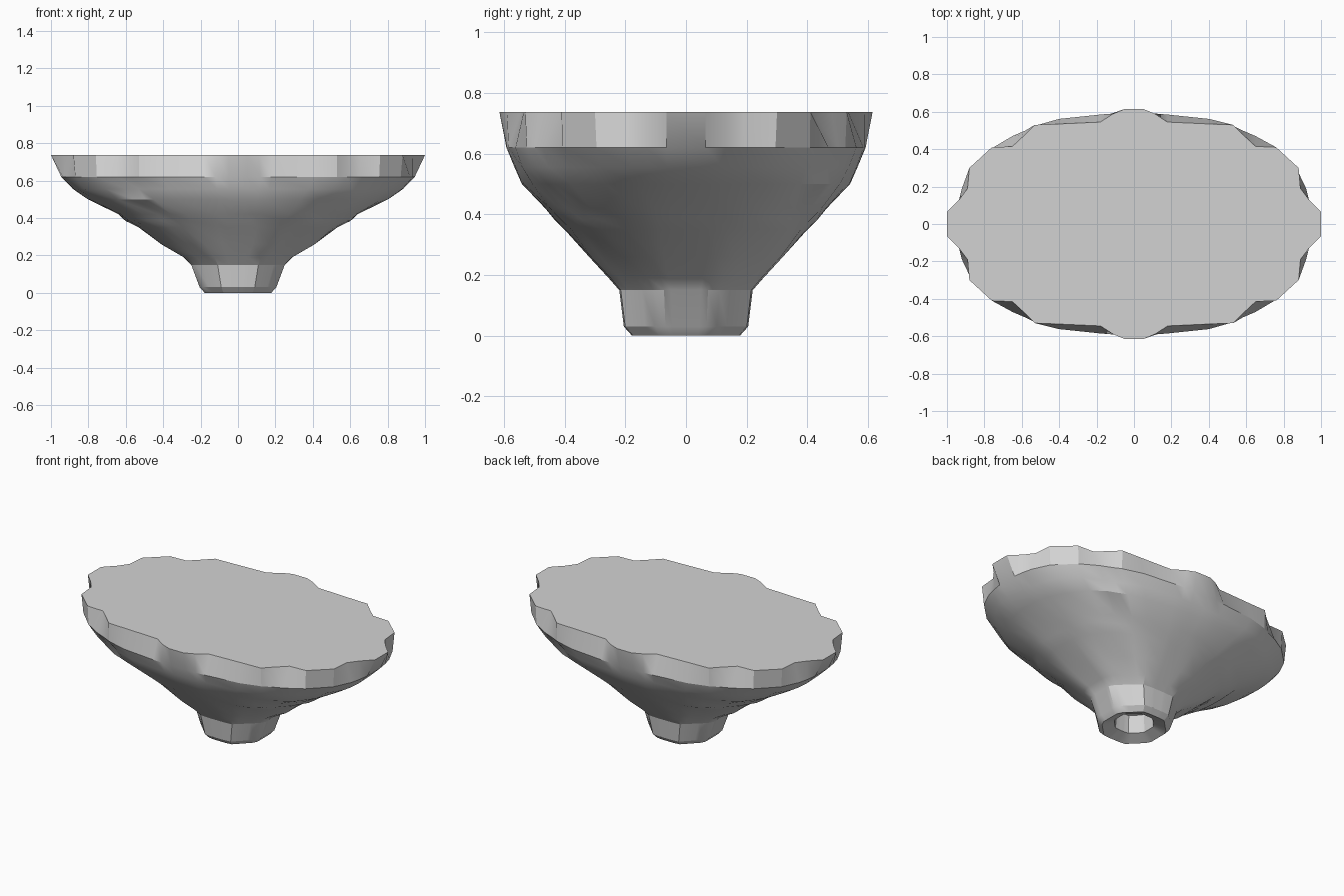
import bpy, bmesh, math

cube = bpy.data.objects.get("Cube")
if cube:
    bpy.data.objects.remove(cube, do_unlink=True)

stone = bpy.data.materials.new("stone_grey")
stone.use_nodes = True
colour = (0.65, 0.65, 0.65, 1)
stone.diffuse_color = colour
stone.node_tree.nodes["Principled BSDF"].inputs["Base Color"].default_value = colour

# One quarter of the notched top rim and of the edge beneath it
TOP = [(1, .065), (.935, .13), (.89, .19), (.88, .3), (.76, .41), (.65, .415),
       (.58, .48), (.53, .53), (.4, .535), (.18, .545), (.11, .59), (.05, .615)]
EDGE = [(.945, .065), (.935, .13), (.92, .19), (.87, .295), (.755, .408), (.65, .47),
        (.58, .5), (.53, .525), (.4, .562), (.18, .585), (.12, .59), (.05, .592)]

# Height, half width and half depth of each level below the edge
LEVELS = [(.555, .88, .565), (.5, .80, .54), (.42, .64, .465), (.385, .60, .435),
          (.35, .53, .40), (.26, .41, .32), (.19, .29, .255), (.15, .25, .22),
          (.03, .205, .205), (0, .178, .178)]


def full_outline(quarter):
    """Mirror a quarter outline into a closed counter-clockwise loop."""
    half = quarter + [(-x, y) for x, y in reversed(quarter)]
    return half + [(-x, -y) for x, y in half]


def octagon_radius(angle):
    step = math.pi / 4
    return 1 / math.cos((angle + step / 2) % step - step / 2)


def level_ring(z, a, b):
    """Blend the rim shape into the octagonal neck, with shallow lumps."""
    blend = max(0, min(1, (z - .15) / .3))
    ring = []
    for x, y in full_outline(EDGE):
        u, v = x / .945, y / .592
        angle, rim = math.atan2(v, u), math.hypot(u, v)
        r = blend * rim + (1 - blend) * octagon_radius(angle)
        if .19 < z < .6:
            r *= 1 + .018 * math.sin(8 * angle + 40 * z) * abs(math.sin(2 * angle))
        ring.append((a * r * math.cos(angle), b * r * math.sin(angle), z))
    return ring


def loft(name, rings):
    bm = bmesh.new()
    loops = [[bm.verts.new(p) for p in ring] for ring in rings]
    for upper, lower in zip(loops, loops[1:]):
        for i in range(len(upper)):
            j = (i + 1) % len(upper)
            bm.faces.new((upper[i], lower[i], lower[j], upper[j]))
    bm.faces.new(loops[0])
    bm.faces.new(list(reversed(loops[-1])))
    bmesh.ops.recalc_face_normals(bm, faces=bm.faces)
    mesh = bpy.data.meshes.new(name)
    bm.to_mesh(mesh)
    bm.free()
    obj = bpy.data.objects.new(name, mesh)
    bpy.context.collection.objects.link(obj)
    mesh.materials.append(stone)
    bpy.ops.object.select_all(action='DESELECT')
    obj.select_set(True)
    bpy.context.view_layer.objects.active = obj
    bpy.ops.object.shade_smooth_by_angle(angle=math.radians(25))
    return obj


# Notched flat rim
top_ring = [(x, y, .737) for x, y in full_outline(TOP)]
edge_ring = [(x, y, .62) for x, y in full_outline(EDGE)]

# Tapered body and neck, then the hollow socket in the underside
body_rings = [level_ring(*level) for level in LEVELS]
socket_rings = [level_ring(z, r, r) for z, r in [(.03, .11), (.14, .1)]]
loft("floating_rock", [top_ring, edge_ring] + body_rings + socket_rings)
